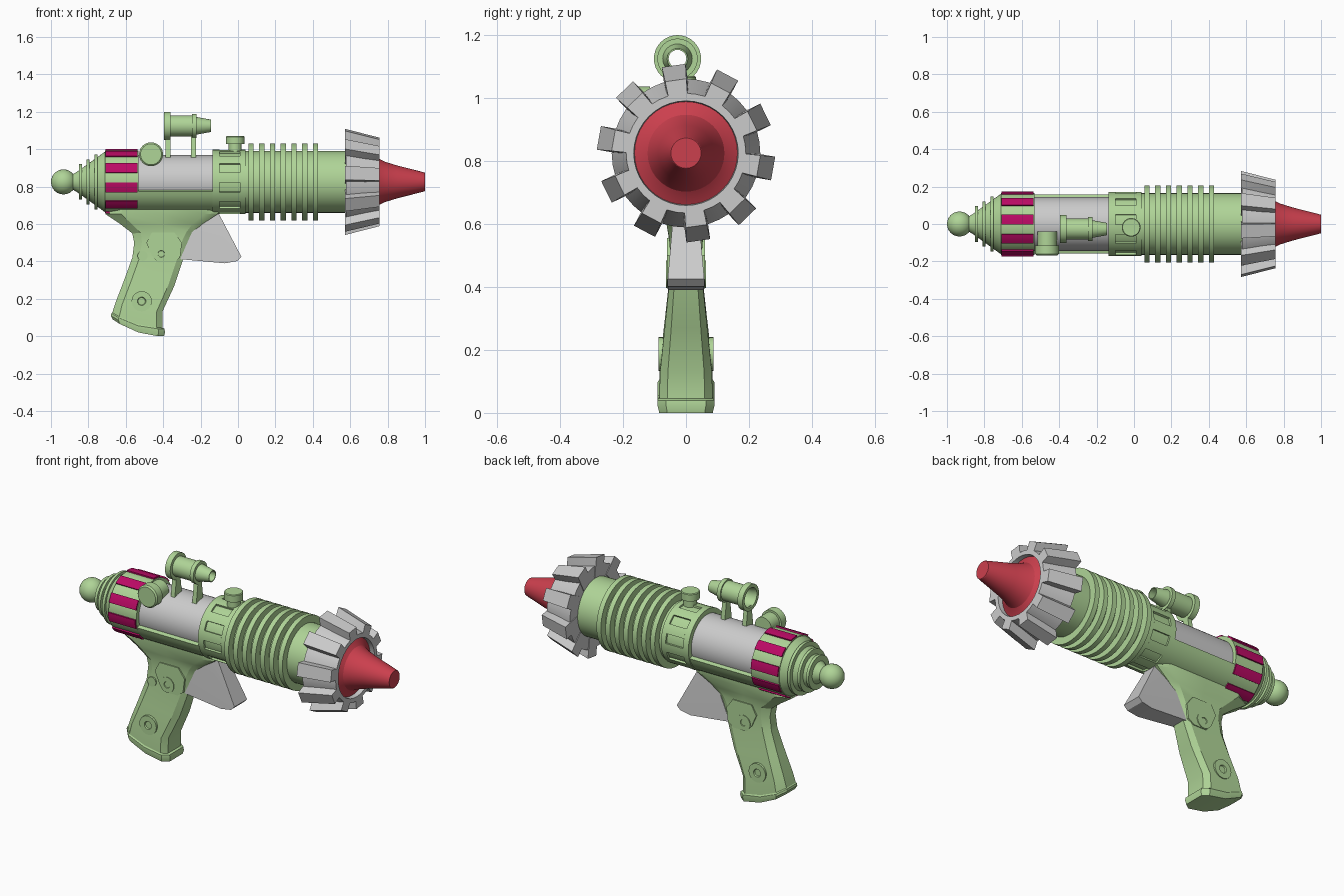
import bpy, bmesh
from math import sin, cos, radians

if "Cube" in bpy.data.objects:
    bpy.data.objects.remove(bpy.data.objects["Cube"])

Z = 0.825  # height of the barrel axis


def material(name, rgb):
    m = bpy.data.materials.new(name)
    m.diffuse_color = (*rgb, 1)
    m.use_nodes = True
    m.node_tree.nodes["Principled BSDF"].inputs["Base Color"].default_value = m.diffuse_color
    return m


GREEN = material("green", (0.43, 0.66, 0.31))
RED = material("red", (0.6, 0.05, 0.075))
MAGENTA = material("magenta", (0.5, 0.003, 0.13))
GREY = None


def finish(bm, name, mat):
    bmesh.ops.remove_doubles(bm, verts=bm.verts, dist=1e-5)
    bmesh.ops.recalc_face_normals(bm, faces=bm.faces)
    me = bpy.data.meshes.new(name)
    bm.to_mesh(me)
    bm.free()
    if mat:
        me.materials.append(mat)
    ob = bpy.data.objects.new(name, me)
    bpy.context.collection.objects.link(ob)
    return ob


def lathe(name, prof, mat, c=(0, 0, Z), axis='X', arc=(0, 360), n=48):
    """Spin a closed (position, radius) profile; angle 0 faces -y for the X axis."""
    bm = bmesh.new()
    full = arc[1] - arc[0] == 360
    rings = []
    for i in range(n if full else n + 1):
        a = radians(arc[0] + (arc[1] - arc[0]) * i / n)
        ring = []
        for t, r in prof:
            p = {'X': (t, -r * cos(a), r * sin(a)),
                 'Y': (r * cos(a), t, r * sin(a)),
                 'Z': (r * cos(a), r * sin(a), t)}[axis]
            ring.append(bm.verts.new([p[k] + c[k] for k in range(3)]))
        rings.append(ring)
    m = len(prof)
    for i in range(n):
        A, B = rings[i], rings[(i + 1) % len(rings)]
        for j in range(m):
            k = (j + 1) % m
            if prof[j][1] or prof[k][1]:
                bm.faces.new((A[j], A[k], B[k], B[j]))
    if not full:
        bm.faces.new(rings[0])
        bm.faces.new(rings[-1])
    return finish(bm, name, mat)


def disc(name, t0, t1, r, mat, **kw):
    return lathe(name, [(t0, 0), (t0, r), (t1, r), (t1, 0)], mat, **kw)


def block(name, x0, x1, r0, r1, a0, a1, mat, n=4):
    """Curved block wrapped round the barrel."""
    return lathe(name, [(x0, r0), (x0, r1), (x1, r1), (x1, r0)], mat, arc=(a0, a1), n=n)


def hull(name, pts, mat):
    bm = bmesh.new()
    for p in pts:
        bm.verts.new(p)
    bmesh.ops.convex_hull(bm, input=bm.verts)
    bmesh.ops.dissolve_limit(bm, angle_limit=0.01, verts=bm.verts, edges=bm.edges)
    return finish(bm, name, mat)


# tail: ball, cone and three thin discs
R = 0.067
lathe("tail_ball", [(-R * cos(radians(i * 15)), R * sin(radians(i * 15)) if 0 < i < 12 else 0)
                    for i in range(13)], GREEN, c=(-0.933, 0, Z), n=32)
lathe("tail_cone", [(-0.885, 0), (-0.885, 0.04), (-0.86, 0.055), (-0.705, 0.166), (-0.705, 0)], GREEN)
for x, r in ((-0.842, 0.095), (-0.803, 0.12), (-0.758, 0.147)):
    disc("tail_disc", x - 0.008, x + 0.008, r, GREEN)

# rear band with coloured panels
disc("rear_band", -0.71, -0.533, 0.167, GREEN)
for k in range(10):
    a = 26 + 36 * k
    block("band_panel", -0.708, -0.536, 0.15, 0.175, a - 9, a + 9, MAGENTA)

# grey body in a green trough
disc("body_core", -0.54, -0.13, 0.144, GREY)
block("body_trough", -0.535, -0.13, 0.135, 0.167, 198, 342, GREEN, n=20)

# slotted collar
disc("collar_core", -0.13, 0.035, 0.161, GREEN)
for x0, x1 in ((-0.135, -0.1), (0.01, 0.04)):
    disc("collar_rim", x0, x1, 0.172, GREEN)
for k in range(10):
    a = 44 + 36 * k
    block("collar_rib", -0.1, 0.01, 0.15, 0.172, a - 9, a + 9, GREEN)

# barrel with cooling fins
disc("barrel", 0.03, 0.6, 0.165, GREEN)
for k in range(7):
    x = 0.07 + 0.0573 * k
    disc("barrel_fin", x - 0.014, x + 0.014, 0.206, GREEN)

# toothed muzzle ring and nose cone
lathe("muzzle_ring", [(0.577, 0.1), (0.577, 0.236), (0.757, 0.19), (0.757, 0.166),
                      (0.725, 0.163), (0.725, 0.1)], GREY, n=40)
for k in range(10):
    a = radians(98 + 36 * k)
    pts = []
    for x, r, w in ((0.573, 0.281, 0.038), (0.573, 0.17, 0.038), (0.757, 0.234, 0.034), (0.757, 0.175, 0.03)):
        for s in (-w, w):
            pts.append((x, r * cos(a) - s * sin(a), Z + r * sin(a) + s * cos(a)))
    hull("muzzle_tooth", pts, GREY)
lathe("nose_cone", [(0.7, 0), (0.7, 0.165), (0.73, 0.165), (0.742, 0.142), (0.757, 0.122), (0.785, 0.108),
                    (0.85, 0.088), (0.98, 0.055), (0.998, 0.05), (1.0, 0.048), (1.0, 0)], RED)

# sight tube on two tapered posts
lathe("sight_tube", [(-0.395, 0.075), (-0.362, 0.075), (-0.362, 0.056), (-0.245, 0.056), (-0.245, 0.064),
                     (-0.222, 0.064), (-0.222, 0.047), (-0.145, 0.033), (-0.145, 0.028), (-0.25, 0.035),
                     (-0.37, 0.05), (-0.395, 0.056)], GREEN, c=(0, -0.027, 1.125), n=32)
for x in (-0.375, -0.238):
    hull("sight_post", [(x + dx, -0.027 + s * w, z) for dx in (-0.013, 0.013) for s in (-1, 1)
                        for w, z in ((0.035, 0.94), (0.016, 1.075))], GREEN)

# side dial and top knob
lathe("side_dial", [(-0.168, 0), (-0.168, 0.056), (-0.16, 0.064), (-0.115, 0.064), (-0.115, 0.052),
                    (-0.04, 0.052), (-0.04, 0)], GREEN, c=(-0.465, 0, 0.973), axis='Y', n=32)
lathe("top_knob", [(0.95, 0), (0.95, 0.035), (1.027, 0.035), (1.027, 0.05), (1.066, 0.05), (1.07, 0.046),
                   (1.07, 0)], GREEN, c=(-0.015, -0.018, 0), axis='Z', n=32)

# grip: lofted rows of back x,z / front x,z / half width / bottom sag
rows = [(-0.67, 0.09, -0.395, 0.0, 0.085, 0.025), (-0.68, 0.11, -0.39, 0.022, 0.09, 0.025),
        (-0.677, 0.122, -0.393, 0.04, 0.09, 0.025), (-0.672, 0.126, -0.405, 0.045, 0.085, 0.02),
        (-0.655, 0.18, -0.405, 0.13, 0.082, 0.01), (-0.607, 0.305, -0.34, 0.27, 0.067, 0),
        (-0.565, 0.42, -0.297, 0.4, 0.054, 0), (-0.555, 0.5, -0.26, 0.52, 0.051, 0),
        (-0.565, 0.55, -0.235, 0.56, 0.054, 0), (-0.63, 0.6, -0.19, 0.6, 0.062, 0),
        (-0.708, 0.652, -0.105, 0.655, 0.08, 0), (-0.7, 0.7, -0.11, 0.7, 0.08, 0)]
half = [(0, 0.5), (0.14, 1), (0.5, 1), (0.88, 1), (1, 0.7)]
section = half + [(u, -v) for u, v in reversed(half)]
bm = bmesh.new()
loops = []
for xb, zb, xf, zf, w, sag in rows:
    loops.append([bm.verts.new((xb + (xf - xb) * u, v * w, zb + (zf - zb) * u - sag * 4 * u * (1 - u)))
                  for u, v in section])
for A, B in zip(loops, loops[1:]):
    for j in range(len(A)):
        k = (j + 1) % len(A)
        bm.faces.new((A[j], A[k], B[k], B[j]))
for j in range(4):
    bm.faces.new((loops[0][j], loops[0][j + 1], loops[0][8 - j], loops[0][9 - j]))
bm.faces.new(loops[-1])
finish(bm, "grip", GREEN)

# grip side plates and screws
plate = [(-0.46, 0.555), (-0.34, 0.555), (-0.3, 0.5), (-0.31, 0.42), (-0.345, 0.395),
         (-0.43, 0.395), (-0.46, 0.43), (-0.49, 0.5)]
for s in (-1, 1):
    hull("grip_plate", [(x, s * y, z) for x, z in plate for y in (0.04, 0.06)], GREEN)
    for x, z, r, y in ((-0.41, 0.44, 0.044, 0.064), (-0.515, 0.187, 0.054, 0.087)):
        lathe("grip_screw", [(s * (y - 0.03), 0), (s * (y - 0.03), r), (s * y, r), (s * y, r * 0.42),
                             (s * (y - 0.007), r * 0.36), (s * (y - 0.007), 0)],
              GREEN, c=(x, 0, z), axis='Y', n=24)
disc("grip_button", -0.06, -0.03, 0.027, GREEN, c=(-0.51, 0, 0.43), axis='Y', n=24)

# trigger wedge
hull("trigger", [(x, s * w, z) for s in (-1, 1) for x, z, w in
                 ((-0.105, 0.66, 0.038), (-0.2, 0.66, 0.038), (0.018, 0.425, 0.058), (-0.005, 0.402, 0.058),
                  (-0.07, 0.39, 0.056), (-0.31, 0.412, 0.045))], GREY)

# smooth round parts, keep edges sharp
for ob in bpy.data.objects:
    ob.select_set(True)
    bpy.context.view_layer.objects.active = ob
bpy.ops.object.shade_smooth_by_angle(angle=radians(25))
